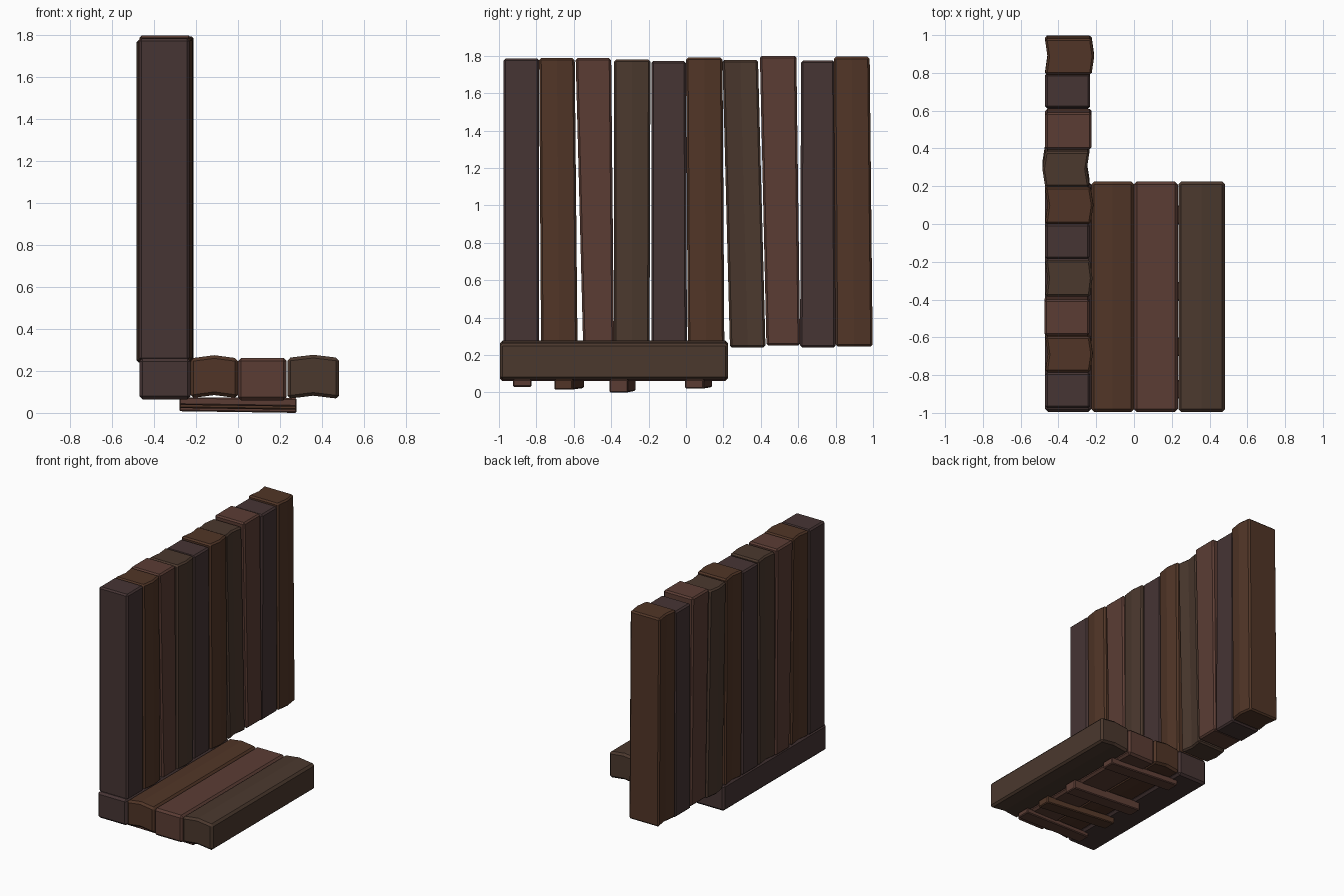
import bpy, bmesh

if "Cube" in bpy.data.objects:
    bpy.data.objects.remove(bpy.data.objects["Cube"])

def material(name, rgb):
    m = bpy.data.materials.new(name)
    m.diffuse_color = (*rgb, 1)
    m.use_nodes = True
    m.node_tree.nodes["Principled BSDF"].inputs["Base Color"].default_value = m.diffuse_color
    return m

PLUM = material("plum_wood", (0.061, 0.035, 0.034))
BROWN = material("brown_wood", (0.082, 0.036, 0.020))
RED = material("red_wood", (0.104, 0.046, 0.034))
GREY = material("grey_wood", (0.070, 0.040, 0.027))

# Tapered board: each end is (length, width0, width1, thick0, thick1);
# the middle of the section is pushed by bend, place() maps to world axes
def plank(name, mat, start, end, bend, place, bevel=0.011):
    bm = bmesh.new()
    rings = []
    for l, w0, w1, t0, t1 in (start, end):
        wm = (w0 + w1) / 2
        pts = [(w0, t0), (wm, t0 + bend), (w1, t0),
               (w1, t1), (wm, t1 + bend), (w0, t1)]
        rings.append([bm.verts.new(place(l, w, t)) for w, t in pts])
    a, b = rings
    for i in range(6):
        j = (i + 1) % 6
        bm.faces.new((a[i], a[j], b[j], b[i]))
    for r in rings:
        bm.faces.new((r[0], r[1], r[4], r[5]))
        bm.faces.new((r[1], r[2], r[3], r[4]))
    bmesh.ops.recalc_face_normals(bm, faces=bm.faces)
    edges = [e for e in bm.edges if e.calc_face_angle(0) > 0.6]
    bmesh.ops.bevel(bm, geom=edges, offset=bevel, segments=1,
                    affect='EDGES', clamp_overlap=True)
    me = bpy.data.meshes.new(name)
    bm.to_mesh(me)
    bm.free()
    me.materials.append(mat)
    ob = bpy.data.objects.new(name, me)
    bpy.context.collection.objects.link(ob)

# Wall: y range at bottom, y range at top, bottom z, top z, back x, front x, bend
wall = [
    (PLUM, -0.975, -0.785, -0.975, -0.785, 0.25, 1.785, -0.47, -0.232, 0),
    (BROWN, -0.775, -0.58, -0.785, -0.595, 0.25, 1.787, -0.47, -0.232, 0.014),
    (RED, -0.55, -0.385, -0.59, -0.40, 0.25, 1.787, -0.475, -0.235, 0),
    (GREY, -0.385, -0.195, -0.385, -0.19, 0.25, 1.78, -0.47, -0.232, 0.012),
    (PLUM, -0.185, 0.005, -0.185, 0.0, 0.25, 1.772, -0.47, -0.235, 0),
    (BROWN, 0.01, 0.205, 0.0, 0.195, 0.25, 1.79, -0.472, -0.23, 0.015),
    (GREY, 0.235, 0.425, 0.195, 0.385, 0.24, 1.778, -0.47, -0.235, -0.015),
    (RED, 0.43, 0.61, 0.395, 0.59, 0.25, 1.80, -0.47, -0.225, 0),
    (PLUM, 0.61, 0.80, 0.615, 0.795, 0.24, 1.775, -0.47, -0.232, 0),
    (BROWN, 0.80, 0.998, 0.79, 0.982, 0.245, 1.795, -0.472, -0.225, 0.014),
]
for i, (m, a0, a1, b0, b1, z0, z1, x0, x1, bend) in enumerate(wall):
    plank(f"wall_plank_{i + 1}", m, (z0, a0, a1, x0, x1), (z1, b0, b1, x0, x1),
          bend, lambda l, w, t: (t, w, l))

# Floor boards running along y
floor = [
    (PLUM, -0.47, -0.226, 0.065, 0.26, 0),
    (BROWN, -0.226, 0.0, 0.07, 0.26, 0.015),
    (RED, 0.0, 0.232, 0.06, 0.262, 0),
    (GREY, 0.235, 0.482, 0.067, 0.262, 0.015),
]
for i, (m, x0, x1, z0, z1, bend) in enumerate(floor):
    plank(f"floor_board_{i + 1}", m, (-0.995, x0, x1, z0, z1),
          (0.225, x0, x1, z0, z1), bend, lambda l, w, t: (w, l, t), 0.015)

# Battens across the underside: left y, right y, underside z
battens = [
    (RED, -0.875, -0.875, 0.03),
    (BROWN, -0.595, -0.655, 0.015),
    (RED, -0.32, -0.36, 0.0),
    (RED, 0.09, 0.045, 0.02),
]
for i, (m, ya, yb, z) in enumerate(battens):
    plank(f"batten_{i + 1}", m, (-0.28, ya - 0.05, ya + 0.05, z + 0.008, 0.075),
          (0.28, yb - 0.05, yb + 0.05, z, 0.07), 0,
          lambda l, w, t: (l, w, t), 0.006)
